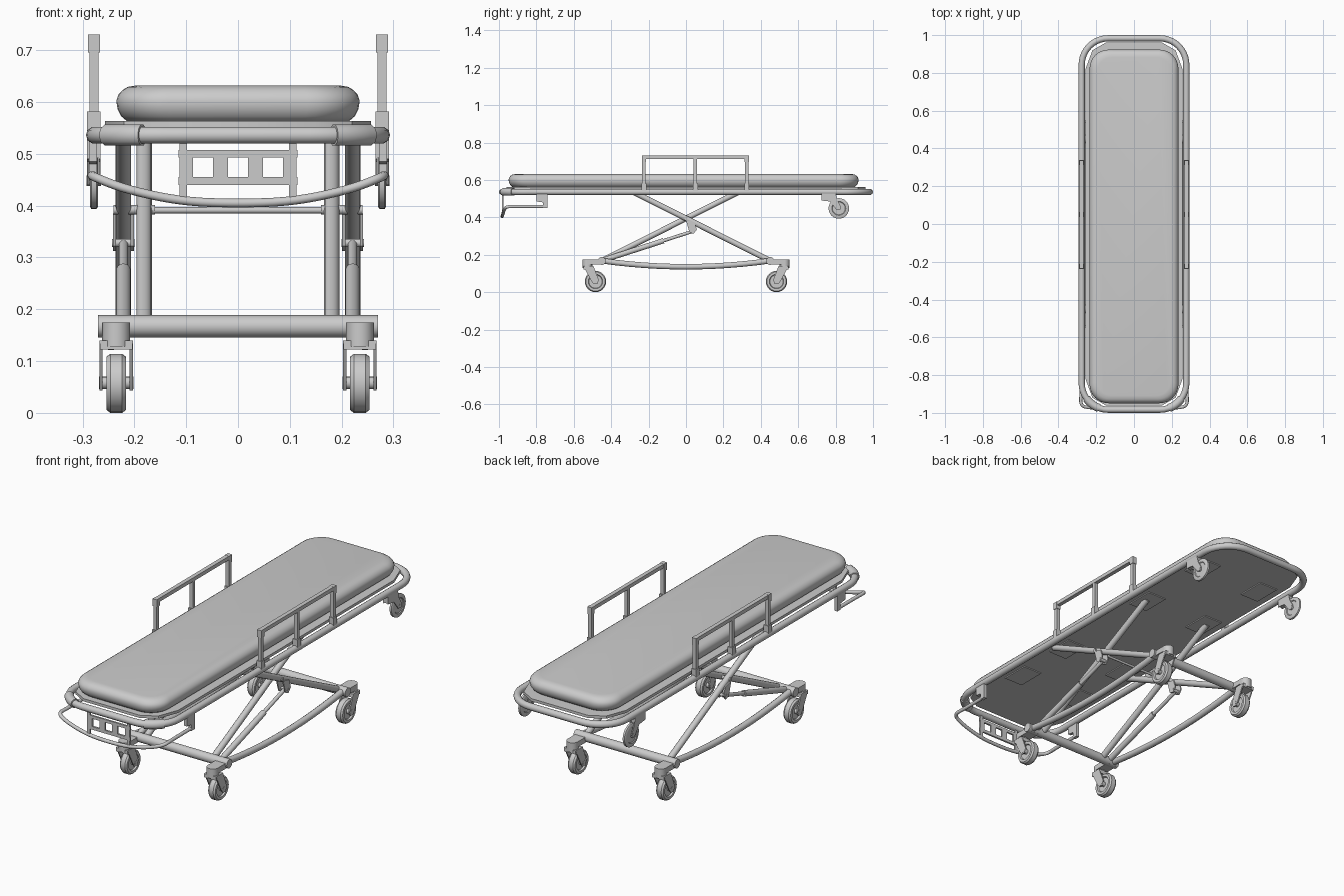
import bpy, bmesh, math
from mathutils import Vector

if "Cube" in bpy.data.objects:
    bpy.data.objects.remove(bpy.data.objects["Cube"])


def finish(bm, name, angle=35):
    bmesh.ops.recalc_face_normals(bm, faces=bm.faces)
    me = bpy.data.meshes.new(name)
    bm.to_mesh(me)
    bm.free()
    ob = bpy.data.objects.new(name, me)
    bpy.context.collection.objects.link(ob)
    bpy.context.view_layer.objects.active = ob
    for o in bpy.context.selected_objects:
        o.select_set(False)
    ob.select_set(True)
    bpy.ops.object.shade_smooth_by_angle(angle=math.radians(angle))
    return ob


def box(name, x, y, z):
    bm = bmesh.new()
    bmesh.ops.create_cube(bm, size=1)
    for v in bm.verts:
        v.co = Vector([(a + b) / 2 + c * abs(b - a) for (a, b), c in zip((x, y, z), v.co)])
    return finish(bm, name)


def rod(name, a, b, r, sides=14):
    a, b = Vector(a), Vector(b)
    d = b - a
    bm = bmesh.new()
    bmesh.ops.create_cone(bm, cap_ends=True, segments=sides, radius1=r, radius2=r, depth=d.length)
    q = d.to_track_quat('Z', 'Y')
    for v in bm.verts:
        v.co = q @ v.co + (a + b) / 2
    return finish(bm, name)


def tube(name, pts, r, cyclic=False, kind='POLY'):
    cu = bpy.data.curves.new(name, 'CURVE')
    cu.dimensions = '3D'
    cu.bevel_depth, cu.bevel_resolution, cu.use_fill_caps = r, 3, True
    s = cu.splines.new(kind)
    s.points.add(len(pts) - 1)
    for p, c in zip(s.points, pts):
        p.co = (*c, 1)
    s.use_cyclic_u = cyclic
    if kind == 'NURBS':
        s.order_u, s.use_endpoint_u, s.resolution_u = 3, True, 5
    ob = bpy.data.objects.new(name, cu)
    bpy.context.collection.objects.link(ob)
    return ob


def rounded_rect(hx, hy, r, n=8, cy=0.0):
    pts = []
    for sx, sy, a0 in ((1, 1, 0), (-1, 1, 90), (-1, -1, 180), (1, -1, 270)):
        for i in range(n + 1):
            a = math.radians(a0 + 90 * i / n)
            pts.append((sx * (hx - r) + r * math.cos(a), cy + sy * (hy - r) + r * math.sin(a)))
    return pts


def loft(name, rings, angle=35):
    bm = bmesh.new()
    rows = [[bm.verts.new(p) for p in ring] for ring in rings]
    n = len(rows[0])
    for lo, hi in zip(rows, rows[1:]):
        for i in range(n):
            bm.faces.new((lo[i], lo[(i + 1) % n], hi[(i + 1) % n], hi[i]))
    bm.faces.new(rows[0])
    bm.faces.new(rows[-1])
    return finish(bm, name, angle)


def plate(name, prof, x, t):
    # flat side plate: (y, z) profile with thickness along x
    return loft(name, [[(x + s * t / 2, y, z) for y, z in prof] for s in (-1, 1)])


def wheel(name, x, y, z, r, w):
    # tyre turned around the x axis, with a recessed hub
    prof = [(-.30, .25), (-.30, .62), (-.5, .68), (-.5, .90), (-.3, 1), (.3, 1),
            (.5, .90), (.5, .68), (.30, .62), (.30, .25)]
    rings = []
    for px, pr in prof:
        rings.append([(x + px * w, y + pr * r * math.cos(a), z + pr * r * math.sin(a))
                      for a in [i * math.tau / 24 for i in range(24)]])
    return loft(name, rings)


# mattress with bulging sides and softened top edge
loft("mattress", [[(px, py, z) for px, py in rounded_rect(.235 - d, .936 - d, .10 - d * .5, 8, -.013)]
                  for z, d in ((.562, .022), (.572, .010), (.585, .003), (.602, 0), (.614, .004),
                               (.623, .012), (.629, .022), (.632, .04))], 50)

# bed board with clipped corners, and pads on its underside
board = [(.15, .96), (.22, .92), (.257, .82), (.257, -.82), (.22, -.92), (.15, -.96)]
board += [(-x, y) for x, y in reversed(board)]
loft("bed_board", [[(x, y, z) for x, y in board] for z in (.55, .563)])
for sx in (-1, 1):
    for y in (-.6, -.28, .3, .7):
        box("board_pad", (sx * .12, sx * .22), (y - .07, y + .07), (.545, .552))

# main perimeter tube with joint sleeves in the front corners
loop = rounded_rect(.277, .983, .14, 10)
tube("perimeter_frame", [(x, y, .536) for x, y in loop], .0165, True)
for sx in (-1, 1):
    arc = [(sx * (.137 + .14 * math.sin(a)), -.843 - .14 * math.cos(a), .536)
           for a in [math.radians(20 + 35 * i / 5) for i in range(6)]]
    tube("corner_sleeve", arc, .0215)

# front lower handle bar
half = [(.28, -.74, .458), (.28, -.90, .458), (.284, -.965, .458), (.22, -.975, .432),
        (.11, -.982, .408), (0, -.983, .404)]
tube("front_handle", half + [(-x, y, z) for x, y, z in half[-2::-1]], .0085, kind='NURBS')
for sx in (-1, 1):
    plate("handle_bracket", [(-.80, .525), (-.74, .525), (-.74, .45), (-.765, .45), (-.765, .48), (-.80, .485)],
          sx * .28, .016)

# front panel with three windows
py = (-.985, -.976)
box("panel_top_bar", (-.115, .115), py, (.493, .507))
box("panel_bottom_bar", (-.115, .115), py, (.44, .455))
for x, w in ((-.1, .013), (-.0335, .0145), (.0335, .0145), (.1, .013)):
    box("panel_divider", (x - w, x + w), py, (.455, .493))
for sx in (-1, 1):
    box("panel_post", (sx * .098, sx * .113), py, (.41, .53))

for sx in (-1, 1):
    # side guard rails
    X = sx * .278
    bx = (X - .01, X + .01)
    box("guard_top", bx, (-.235, .335), (.712, .73))
    for y in (-.225, .05, .325):
        box("guard_post", (X - .009, X + .009), (y - .009, y + .009), (.53, .714))
        box("guard_clamp", (X - .013, X + .013), (y - .013, y + .013), (.535, .582))
    for y in (-.225, .325):
        box("guard_corner", (X - .0115, X + .0115), (y - .0115, y + .0115), (.695, .7305))

    # rear loading wheels
    for o in (-.011, .011):
        plate("loading_fork", [(.725, .53), (.80, .53), (.81, .49), (.83, .455), (.822, .44), (.805, .44),
                               (.77, .485), (.725, .49)], X + o, .004)
    box("loading_mount", (X - .011, X + .011), (.727, .80), (.492, .53))
    wheel("loading_wheel", X, .817, .448, .055, .016)
    rod("loading_axle", (X - .014, .817, .448), (X + .014, .817, .448), .01)

    # scissor legs
    rod("scissor_inner_leg", (sx * .181, -.45, .168), (sx * .181, .31, .55), .015, 12)
    rod("scissor_outer_leg", (sx * .221, .45, .168), (sx * .221, -.31, .55), .015, 12)
    rod("scissor_pivot", (sx * .16, 0, .392), (sx * .24, 0, .392), .009)

    # lifting strut with lug on the outer leg
    rod("strut_cylinder", (sx * .221, -.44, .172), (sx * .221, -.12, .275), .014)
    rod("strut_piston", (sx * .221, -.13, .272), (sx * .221, .035, .325), .009)
    for o in (-.017, .017):
        plate("strut_lug", [(.0, .385), (.045, .375), (.058, .335), (.04, .312), (.018, .322)],
              sx * .221 + o, .006)
    rod("strut_pin", (sx * .2, .038, .328), (sx * .243, .038, .328), .008)

    # bowed lower side tube
    tube("base_side_tube", [(sx * .245, y, .136 + .032 * (y / .45) ** 2)
                            for y in [-.45 + .9 * i / 12 for i in range(13)]], .0155)

rod("scissor_cross_rod", (-.18, 0, .391), (.18, 0, .391), .006)

# base cross bars and four castors
for sy in (-1, 1):
    rod("base_cross_bar", (-.27, sy * .45, .167), (.27, sy * .45, .167), .0215, 16)
    for sx in (-1, 1):
        X = sx * .235
        box("castor_arm", (X - .027, X + .027), (sy * .44, sy * .53), (.148, .174))
        rod("castor_swivel", (X, sy * .527, .128), (X, sy * .527, .174), .027, 20)
        box("castor_crown", (X - .031, X + .031), (sy * .495, sy * .548), (.122, .14))
        for o in (-.029, .029):
            plate("castor_fork", [(sy * a, b) for a, b in ((.548, .14), (.495, .14), (.466, .065), (.474, .043),
                                                          (.494, .043), (.508, .062))], X + o, .006)
        wheel("castor_wheel", X, sy * .484, .057, .057, .038)
        rod("castor_axle", (X - .033, sy * .484, .058), (X + .033, sy * .484, .058), .012)
